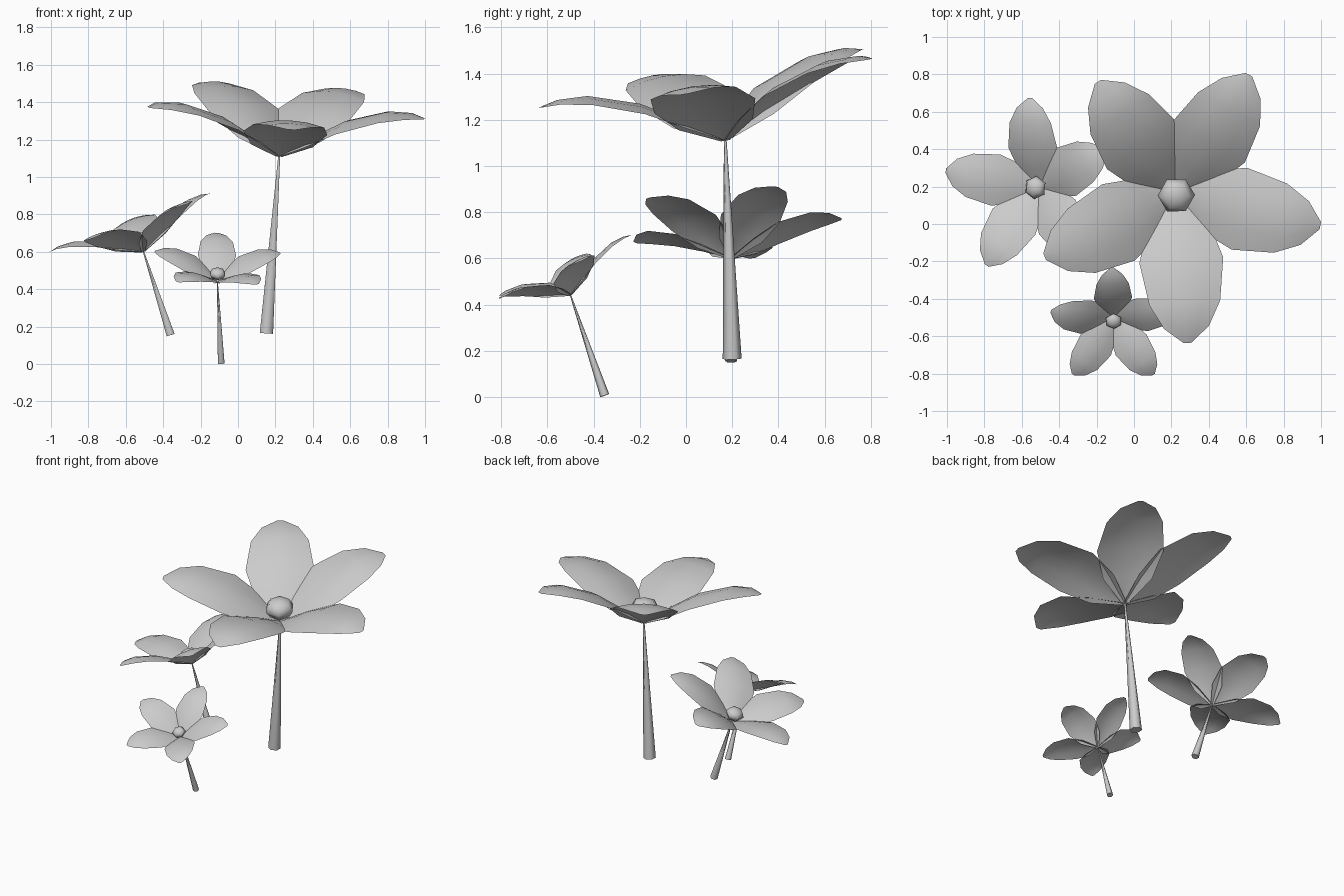
import bpy, bmesh, math
from mathutils import Vector, Matrix

if "Cube" in bpy.data.objects:
    bpy.data.objects.remove(bpy.data.objects["Cube"])

UP = Vector((0, 0, 1))
# petal rows: distance from the centre, mid height, half width, droop of the edges
ROWS = [(0.0, 0.0, 0.02, 0.0), (0.16, 0.112, 0.165, 0.028), (0.34, 0.218, 0.225, 0.035),
        (0.56, 0.288, 0.19, 0.03), (0.69, 0.292, 0.12, 0.015), (0.775, 0.272, 0.02, 0.0)]


def align(direction):
    return UP.rotation_difference(Vector(direction).normalized()).to_matrix().to_4x4()


def finish(bm, name, matrix, angle=50):
    mesh = bpy.data.meshes.new(name)
    bm.to_mesh(mesh)
    bm.free()
    ob = bpy.data.objects.new(name, mesh)
    ob.matrix_world = matrix
    bpy.context.collection.objects.link(ob)
    bpy.ops.object.select_all(action='DESELECT')
    ob.select_set(True)
    bpy.context.view_layer.objects.active = ob
    bpy.ops.object.shade_smooth_by_angle(angle=math.radians(angle))
    return ob


def petals(name, matrix, angles):
    # thin arched sheets around the flower axis
    bm = bmesh.new()
    for angle in angles:
        spin = Matrix.Rotation(math.radians(angle), 4, 'Z')
        grid = [[bm.verts.new(spin @ Vector((r, w * s, h - d * s * s)))
                 for s in (-1, -0.5, 0, 0.5, 1)] for r, h, w, d in ROWS]
        for a, b in zip(grid, grid[1:]):
            for j in range(4):
                bm.faces.new((a[j], b[j], b[j + 1], a[j + 1]))
    finish(bm, name, matrix)


def flower(name, base, foot, axis, scale, angles):
    matrix = Matrix.Translation(base) @ align(axis) @ Matrix.Scale(scale, 4)
    petals(name + "_petals", matrix, angles)

    # flattened faceted ball in the middle
    bm = bmesh.new()
    bmesh.ops.create_uvsphere(bm, u_segments=6, v_segments=4, radius=0.1)
    spin = Matrix.Rotation(math.radians(angles[0] + 30), 4, 'Z')
    squash = Matrix.Diagonal((1, 1, 0.7, 1))
    finish(bm, name + "_center", matrix @ Matrix.Translation((0, 0, 0.105)) @ spin @ squash, 75)

    # tapered stem, thick at the foot
    bm = bmesh.new()
    a, b = Vector(foot), Vector(base)
    bmesh.ops.create_cone(bm, cap_ends=True, segments=6, radius1=0.041 * max(scale, 0.5),
                          radius2=0.006 * scale, depth=(b - a).length)
    finish(bm, name + "_stem", Matrix.Translation((a + b) / 2) @ align(b - a), 65)


flower("large_flower", (0.22, 0.17, 1.11), (0.152, 0.20, 0.165), (0.06, -0.16, 1),
       1.0, (61, 124, 203, 274, 349.5))
flower("medium_flower", (-0.505, 0.196, 0.60), (-0.36, 0.195, 0.155), (-0.36, -0.02, 1),
       0.62, (96 - 72, 89, 169, 240, 312))
flower("small_flower", (-0.11, -0.50, 0.44), (-0.09, -0.352, 0.006), (0.03, -0.47, 1),
       0.455, (92, 164, 232, 307, 20))
